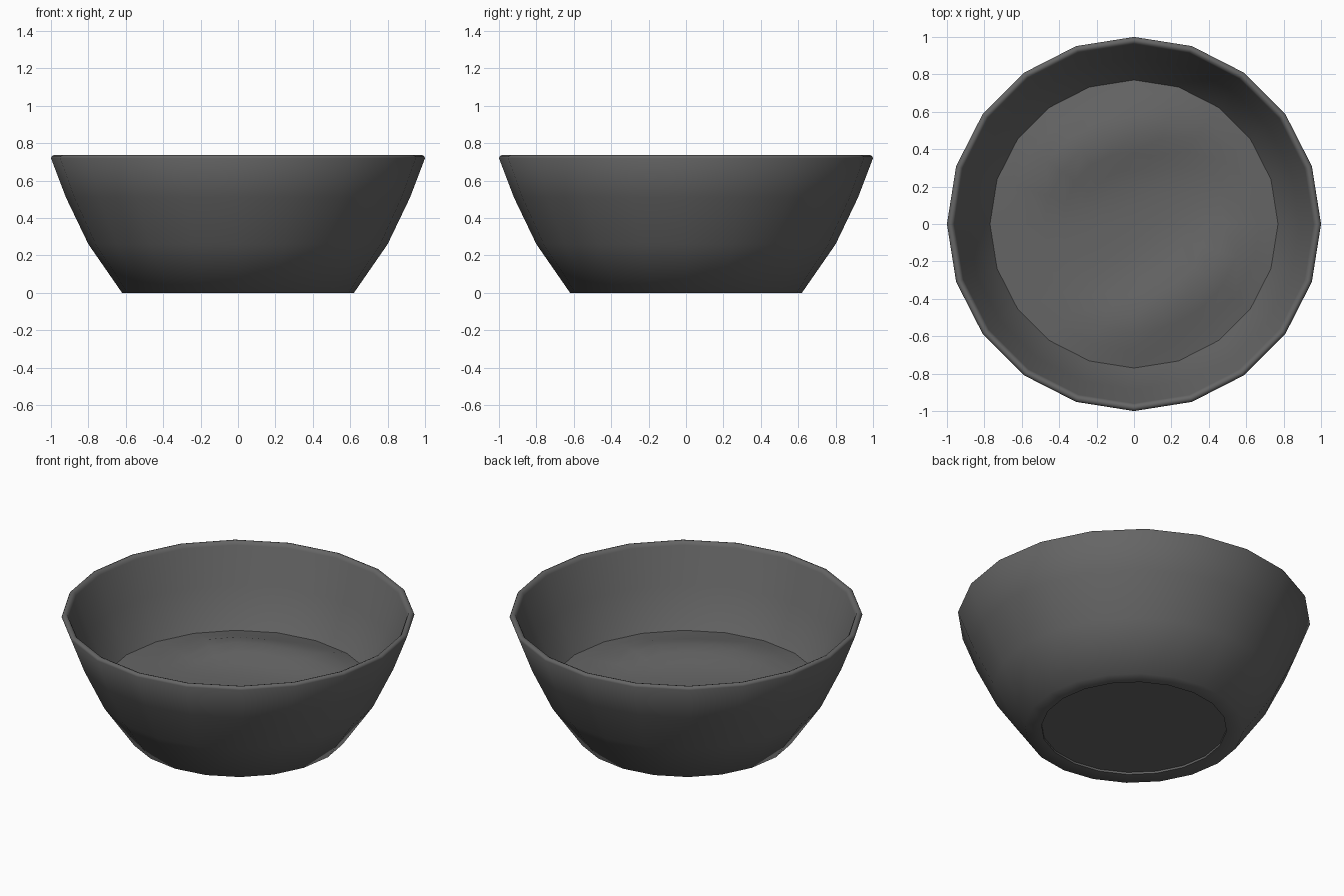
import bpy, bmesh, math
from mathutils import Vector

cube = bpy.data.objects.get("Cube")
if cube:
    bpy.data.objects.remove(cube, do_unlink=True)

SIDES = 20


def make_material(name, color):
    mat = bpy.data.materials.new(name)
    mat.use_nodes = True
    mat.diffuse_color = color
    bsdf = mat.node_tree.nodes["Principled BSDF"]
    bsdf.inputs["Base Color"].default_value = color
    bsdf.inputs["Roughness"].default_value = 0.7
    return mat


charcoal = make_material("charcoal grey", (0.13, 0.13, 0.13, 1))


def lathe(name, profile, smooth_angle, height=None):
    """Spin (radius, z) points round z; a zero radius closes to a pole."""
    bm = bmesh.new()
    rings = []
    for r, z in profile:
        if r == 0:
            co = Vector((0, 0, z))
            if height:
                co.z += height(0, 0)
            rings.append([bm.verts.new(co)] * SIDES)
            continue
        ring = []
        for i in range(SIDES):
            a = math.tau * i / SIDES
            x, y = r * math.cos(a), r * math.sin(a)
            ring.append(bm.verts.new((x, y, z + (height(x, y) if height else 0))))
        rings.append(ring)
    for low, high in zip(rings, rings[1:]):
        for i in range(SIDES):
            j = (i + 1) % SIDES
            corners = dict.fromkeys((low[i], low[j], high[j], high[i]))
            bm.faces.new(list(corners))
    mesh = bpy.data.meshes.new(name)
    bm.to_mesh(mesh)
    bm.free()
    obj = bpy.data.objects.new(name, mesh)
    bpy.context.collection.objects.link(obj)
    mesh.materials.append(charcoal)
    bpy.ops.object.select_all(action='DESELECT')
    obj.select_set(True)
    bpy.context.view_layer.objects.active = obj
    bpy.ops.object.shade_smooth_by_angle(angle=math.radians(smooth_angle))
    return obj


# Bowl: recessed base, foot, flared outer wall, rounded rim, inner wall and floor
lathe("bowl", [
    (0, 0.013), (0.525, 0.013), (0.525, 0), (0.62, 0),
    (0.80, 0.26), (0.92, 0.51), (1.0, 0.72), (0.995, 0.732), (0.982, 0.737),
    (0.968, 0.732), (0.96, 0.715), (0.885, 0.5), (0.765, 0.26),
    (0.6, 0.06), (0, 0.06),
], 62)

# Contents: a low, gently heaped surface with two soft ridges
FILL = 0.77
RIDGES = [((-0.4, 0.38), (0.25, 0.6), 0.065), ((-0.05, -0.6), (0.5, -0.22), 0.06)]


def heap(x, y):
    p = Vector((x, y))
    total = 0
    for start, end, rise in RIDGES:
        a, b = Vector(start), Vector(end)
        t = max(0, min(1, (p - a).dot(b - a) / (b - a).length_squared))
        d = (p - a.lerp(b, t)).length
        total += rise * math.exp(-(d / 0.2) ** 2)
    return total * max(0, 1 - (p.length / FILL) ** 6)


STEPS = 8
lathe("contents", [(FILL * (1 - k / STEPS), 0.27) for k in range(STEPS + 1)], 60, heap)
